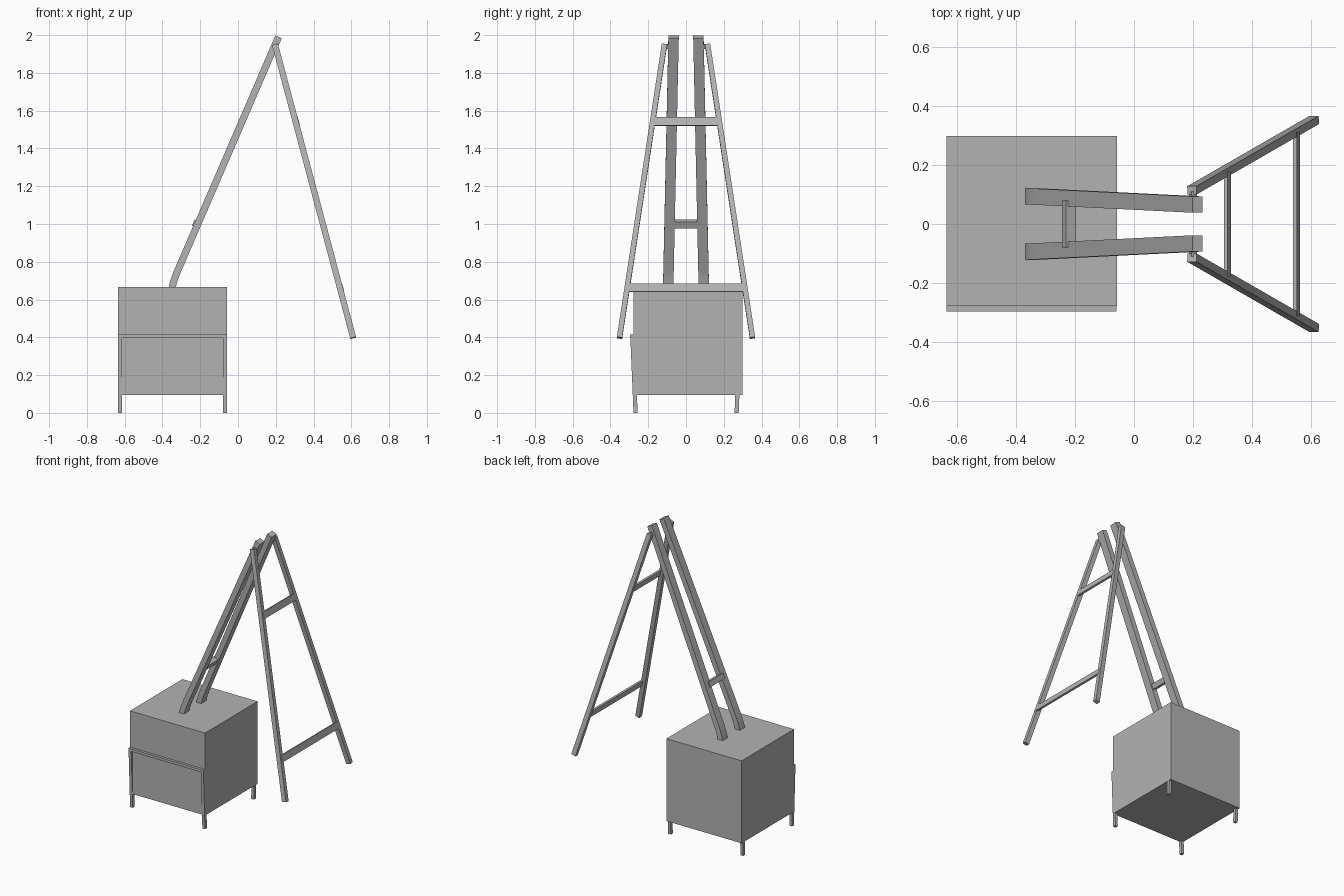
import bpy, bmesh
from mathutils import Vector

if "Cube" in bpy.data.objects:
    bpy.data.objects.remove(bpy.data.objects["Cube"], do_unlink=True)

GREY = (0.45, 0.45, 0.45, 1)
mat = bpy.data.materials.new("plain grey")
mat.use_nodes = True
mat.diffuse_color = GREY
mat.node_tree.nodes["Principled BSDF"].inputs["Base Color"].default_value = GREY

Y = Vector((0, 1, 0))


def bar(name, path, wide, thick, hint=Y, smooth=False):
    """Sweep a rectangle along a path; wide is measured along the hint direction."""
    pts = [Vector(p) for p in path]
    bm = bmesh.new()
    rings = []
    for i, p in enumerate(pts):
        t = (pts[min(i + 1, len(pts) - 1)] - pts[max(i - 1, 0)]).normalized()
        s = (hint - t * t.dot(hint)).normalized()
        n = t.cross(s)
        rings.append([bm.verts.new(p + s * a * wide / 2 + n * b * thick / 2)
                      for a, b in ((-1, -1), (1, -1), (1, 1), (-1, 1))])
    for r, q in zip(rings, rings[1:]):
        for k in range(4):
            bm.faces.new((r[k], r[(k + 1) % 4], q[(k + 1) % 4], q[k]))
    bm.faces.new(rings[0])
    bm.faces.new(rings[-1])
    bmesh.ops.recalc_face_normals(bm, faces=bm.faces)
    mesh = bpy.data.meshes.new(name)
    bm.to_mesh(mesh)
    bm.free()
    obj = bpy.data.objects.new(name, mesh)
    bpy.context.collection.objects.link(obj)
    mesh.materials.append(mat)
    if smooth:
        bpy.ops.object.select_all(action='DESELECT')
        obj.select_set(True)
        bpy.context.view_layer.objects.active = obj
        bpy.ops.object.shade_smooth_by_angle()
    return obj


# Box and its low stand
MID = -0.3465
bar("box", [(MID, 0.01, 0.095), (MID, 0.01, 0.667)], 0.576, 0.577)
for x, side in ((-0.624, "right"), (-0.069, "left")):
    bar(f"stand_front_leg_{side}", [(x, -0.267, 0), (x, -0.284, 0.41)], 0.022, 0.02)
    bar(f"stand_back_leg_{side}", [(x, 0.268, 0), (x, 0.28, 0.3)], 0.022, 0.02)
bar("stand_front_rail", [(-0.634, -0.285, 0.406), (-0.059, -0.285, 0.406)], 0.022, 0.018)

# Curved foot joining the long straight arms
foot, bend, knee, top = (Vector(p) for p in (
    (-0.354, 0, 0.62), (-0.352, 0, 0.684), (-0.308, 0, 0.779), (0.2145, 0, 1.99)))
curve = [foot * (1 - t) ** 2 + bend * 2 * t * (1 - t) + knee * t * t
         for t in (i / 8 for i in range(9))] + [top]
tilt = (top - knee).normalized()

# Folding support legs
LEG_TOP, LEG_END = Vector((0.196, 0.114, 1.95)), Vector((0.61, 0.352, 0.397))
lean = Vector((LEG_END.x - LEG_TOP.x, 0, LEG_END.z - LEG_TOP.z)).normalized()
outward = Vector((-lean.z, 0, lean.x))

for m, side in ((-1, "right"), (1, "left")):
    arm = [(p.x, m * (0.094 - 0.05 * (p.x + 0.35)), p.z) for p in curve]
    bar(f"arm_{side}", arm, 0.055, 0.037, smooth=True)
    flip = Vector((1, m, 1))
    bar(f"support_leg_{side}", [LEG_TOP * flip, LEG_END * flip], 0.028, 0.032)
    bar(f"pivot_{side}", [(0.2, m * 0.08, 1.94), (0.2, m * 0.11, 1.94)],
        0.02, 0.02, hint=tilt)

# Cross bars
bar("arm_rung", [(-0.22, -0.08, 1.0), (-0.22, 0.08, 1.0)], 0.036, 0.036, hint=tilt)
for name, z in (("upper", 1.54), ("lower", 0.66)):
    c = LEG_TOP.lerp(LEG_END, (LEG_TOP.z - z) / (LEG_TOP.z - LEG_END.z))
    c += outward * 0.011
    bar(f"{name}_support_rung", [c * Vector((1, -1, 1)), c], 0.045, 0.013, hint=lean)
